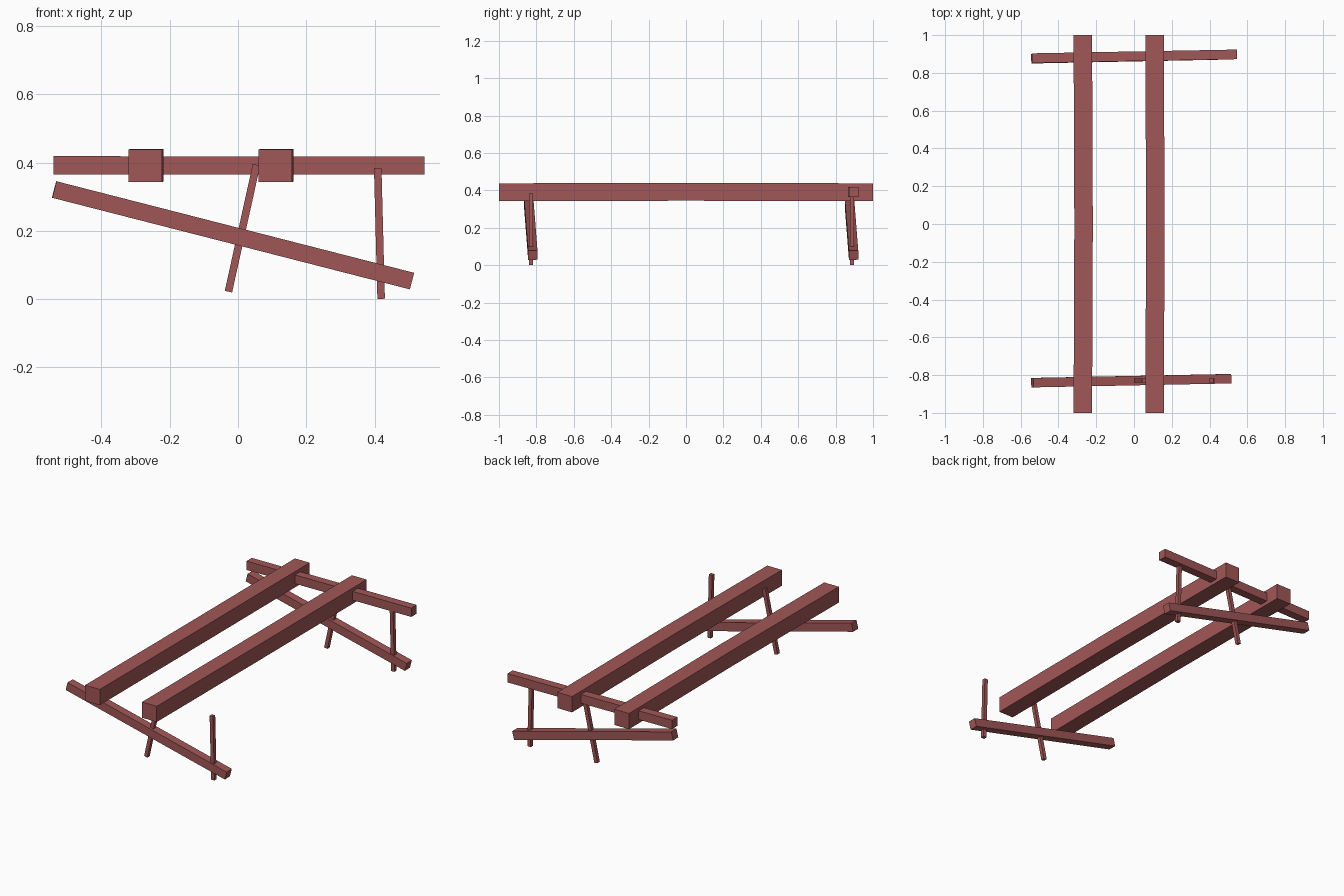
import bpy
import bmesh
from mathutils import Vector

cube = bpy.data.objects.get("Cube")
if cube:
    bpy.data.objects.remove(cube, do_unlink=True)

# One reddish timber colour
wood = bpy.data.materials.new("red_brown_wood")
wood.use_nodes = True
colour = (0.36, 0.095, 0.095, 1)
wood.diffuse_color = colour
wood.node_tree.nodes["Principled BSDF"].inputs["Base Color"].default_value = colour


def timber(name, path, width, height, side_hint):
    """Square-cut timber with planar cross-sections along a list of points."""
    points = [Vector(p) for p in path]
    along = (points[-1] - points[0]).normalized()
    hint = Vector(side_hint)
    side = (hint - along * hint.dot(along)).normalized()
    up = along.cross(side)
    bm = bmesh.new()
    rings = []
    for p in points:
        rings.append([bm.verts.new(p + side * width / 2 * a + up * height / 2 * b)
                      for a, b in ((-1, -1), (1, -1), (1, 1), (-1, 1))])
    for r, s in zip(rings, rings[1:]):
        for i in range(4):
            j = (i + 1) % 4
            bm.faces.new((r[i], r[j], s[j], s[i]))
    bm.faces.new(rings[0])
    bm.faces.new(rings[-1])
    bmesh.ops.recalc_face_normals(bm, faces=bm.faces)
    mesh = bpy.data.meshes.new(name)
    bm.to_mesh(mesh)
    bm.free()
    mesh.materials.append(wood)
    obj = bpy.data.objects.new(name, mesh)
    bpy.context.collection.objects.link(obj)
    return obj


# Two long rails, each with a slight bow at the middle joint
for name, x in (("right_rail", -0.271), ("left_rail", 0.109)):
    timber(name, [(x, -1, 0.39), (x + 0.004, 0, 0.392), (x, 1, 0.39)],
           0.098, 0.095, (1, 0, 0))

# Slanted lower beam and two stakes at each end
for end, y in (("front", -0.828), ("back", 0.887)):
    timber(end + "_slanted_beam",
           [(-0.538, y - 0.012, 0.321), (0.509, y + 0.009, 0.053)],
           0.05, 0.05, (0, 1, 0))
    timber(end + "_leaning_stake", [(0.054, y, 0.393), (-0.028, y, 0.022)],
           0.022, 0.022, (0, 1, 0))
    timber(end + "_upright_stake", [(0.409, y, 0.384), (0.419, y, 0.001)],
           0.022, 0.022, (0, 1, 0))

# Level cross beam resting in the back rails
timber("back_cross_beam", [(-0.54, 0.878, 0.392), (0.545, 0.898, 0.391)],
       0.051, 0.053, (0, 1, 0))
